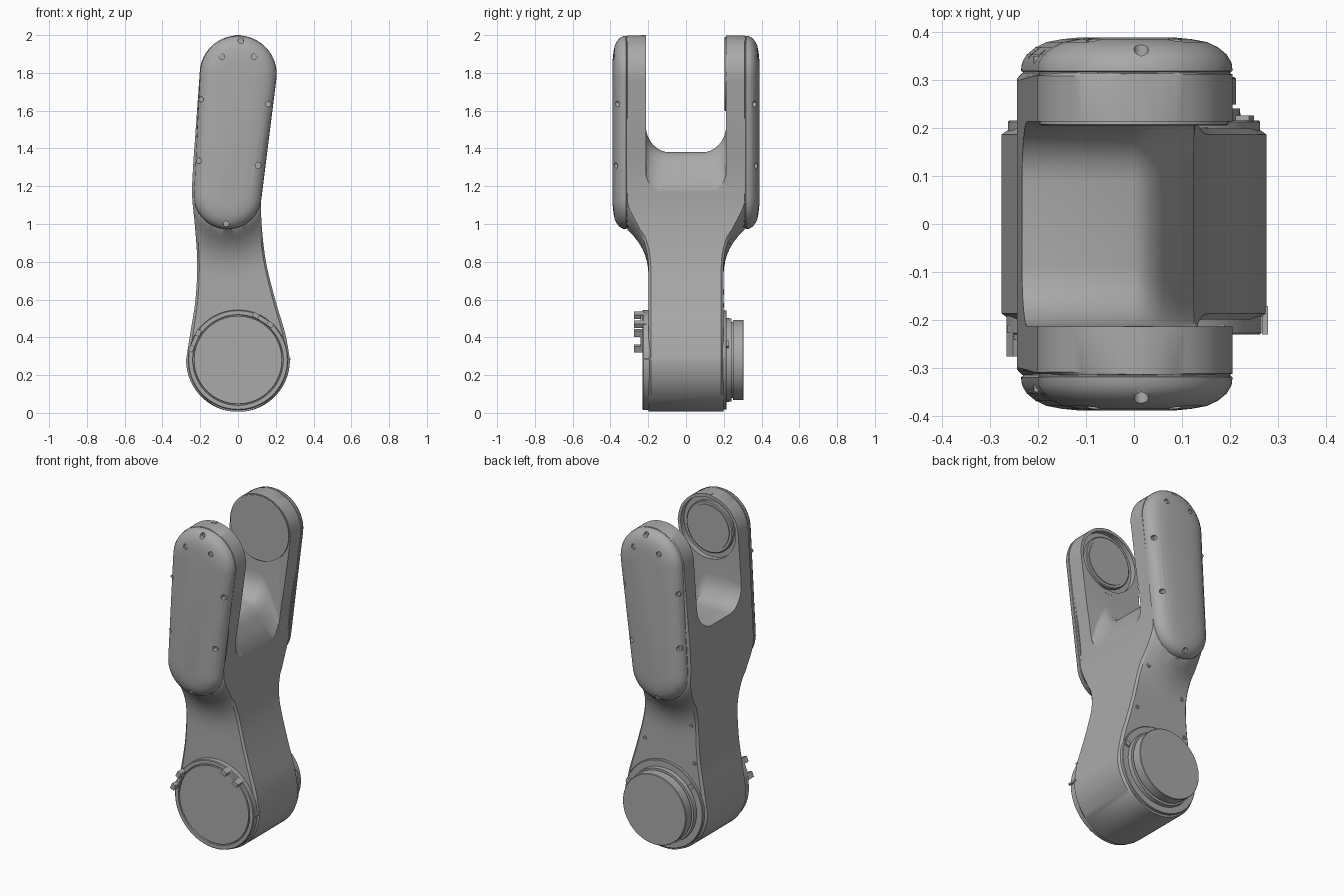
import bpy, bmesh
from math import sin, cos, pi, radians, hypot
from mathutils import Matrix, Vector

if "Cube" in bpy.data.objects:
    bpy.data.objects.remove(bpy.data.objects["Cube"])

grey = bpy.data.materials.new("satin grey")
grey.use_nodes = True
GREY = (0.4, 0.4, 0.4, 1)
grey.diffuse_color = GREY
grey.node_tree.nodes["Principled BSDF"].inputs["Base Color"].default_value = GREY


def finish(bm, name, angle=30):
    bmesh.ops.recalc_face_normals(bm, faces=bm.faces)
    mesh = bpy.data.meshes.new(name)
    bm.to_mesh(mesh)
    bm.free()
    mesh.materials.append(grey)
    ob = bpy.data.objects.new(name, mesh)
    bpy.context.collection.objects.link(ob)
    smooth(ob, angle)
    return ob


def smooth(ob, angle=30):
    bpy.ops.object.select_all(action='DESELECT')
    ob.select_set(True)
    bpy.context.view_layer.objects.active = ob
    bpy.ops.object.shade_smooth_by_angle(angle=radians(angle))


def loft(rings, name, angle=30):
    """Skin closed rings of equal length and cap both ends."""
    bm = bmesh.new()
    loops = [[bm.verts.new(p) for p in ring] for ring in rings]
    n = len(loops[0])
    for a, b in zip(loops, loops[1:]):
        for i in range(n):
            j = (i + 1) % n
            bm.faces.new((a[i], a[j], b[j], b[i]))
    bm.faces.new(loops[0])
    bm.faces.new(loops[-1])
    return finish(bm, name, angle)


def turned(name, profile, z, sides=64, x=0):
    """Round part on a y axis; profile is (y, radius) pairs."""
    angles = [2 * pi * i / sides for i in range(sides)]
    return loft([[(x + r * cos(a), y, z + r * sin(a)) for a in angles]
                 for y, r in profile], name)


def box(name, centre, size, tilt=0):
    bm = bmesh.new()
    turn = Matrix.Rotation(tilt, 4, 'Y')
    bmesh.ops.create_cube(bm, size=1, matrix=Matrix.Translation(centre) @ turn
                          @ Matrix.Diagonal((*size, 1)))
    return finish(bm, name)


def cut(ob, cutters):
    for c in cutters:
        c.hide_render = True
        mod = ob.modifiers.new("cut", 'BOOLEAN')
        mod.object, mod.operation, mod.solver = c, 'DIFFERENCE', 'EXACT'
        bpy.ops.object.select_all(action='DESELECT')
        bpy.context.view_layer.objects.active = ob
        ob.select_set(True)
        bpy.ops.object.modifier_apply(modifier=mod.name)
        bpy.data.objects.remove(c)
    smooth(ob)


# Cover outline: a tapered capsule from LOW to HIGH
LOW, HIGH = Vector((-0.055, 1.153)), Vector((0.002, 1.793))
R_LOW, R_HIGH = 0.18, 0.203


def outside(x, z):
    axis = HIGH - LOW
    p = Vector((x, z)) - LOW
    t = min(1, max(0, p.dot(axis) / axis.length_squared))
    return max(0, (p - axis * t).length - R_LOW - (R_HIGH - R_LOW) * t)


def depth(x, z):
    """Half thickness of the link, flaring out towards the covers."""
    d = min(1, outside(x, z) / 0.28)
    return 0.198 + 0.116 * (1 - d) ** 2.7


# Outline rows (z, left x, right x): bottom arc, waist, top arc
HUB_Z, HUB_R, TOP_Z, TOP_R = 0.28, 0.275, 1.795, 0.203
rows = []
for i in range(15):
    a = radians(6 + 84 * i / 14)
    rows.append((HUB_Z - HUB_R * cos(a), -HUB_R * sin(a), HUB_R * sin(a)))
waist = [(0.28, -0.275, 0.275), (0.42, -0.253, 0.25), (0.6, -0.225, 0.197),
         (0.8, -0.216, 0.148), (1.0, -0.229, 0.125), (1.15, -0.243, 0.123),
         (1.3, -0.238, 0.134), (1.5, -0.224, 0.165), (1.795, -0.203, 0.205)]
for k in range(len(waist) - 1):
    p = [Vector(waist[min(max(k + o, 0), len(waist) - 1)]) for o in (-1, 0, 1, 2)]
    for s in range(1, 7):
        t = s / 6
        v = (2 * p[1] + (p[2] - p[0]) * t
             + (2 * p[0] - 5 * p[1] + 4 * p[2] - p[3]) * t ** 2
             + (3 * p[1] - p[0] - 3 * p[2] + p[3]) * t ** 3) / 2
        rows.append(tuple(v))
for i in range(1, 14):
    a = radians(84 * i / 13)
    rows.append((TOP_Z + TOP_R * sin(a), -TOP_R * cos(a), TOP_R * cos(a)))

COLS = 20
rings = []
for z, xl, xr in rows:
    edge = 0.012 if z < 0.95 else 0.003
    us = [0, 0.03] + [i / COLS for i in range(1, COLS)] + [0.97, 1]
    side = []
    for u in us:
        x = xl + (xr - xl) * u
        side.append((x, depth(x, z) - (edge if u in (0, 1) else 0), z))
    rings.append([(x, -y, z) for x, y, z in side] + side[::-1])
body = loft(rings, "forked_link_body")

# Fork opening, with a floor that rolls down towards +x
sections = []
for x, floor, r in [(-0.4, 1.38, 0.125), (0.0, 1.38, 0.125), (0.03, 1.365, 0.12),
                    (0.06, 1.325, 0.11), (0.09, 1.26, 0.1), (0.125, 1.18, 0.085),
                    (0.4, 1.15, 0.085)]:
    half = [(0.213, 2.2)] + [(0.213 - r + r * cos(a), floor + 1.15 * r * (1 - sin(a)))
                             for a in [pi / 2 * i / 8 for i in range(9)]]
    sections.append([(x, y, z) for y, z in half] + [(x, -y, z) for y, z in half[::-1]])
bearing_cut = turned("bearing_cutter", [(-0.245, 0.185), (-0.2, 0.185)], TOP_Z)
cut(body, [loft(sections, "fork_cutter"), bearing_cut])

# Bearing seat inside the front arm, plain disc inside the rear arm
turned("bearing_ring", [(-0.25, 0.155), (-0.229, 0.155), (-0.225, 0.15)], TOP_Z)
turned("bearing_disc", [(-0.25, 0.135), (-0.22, 0.135)], TOP_Z)
turned("rear_arm_disc", [(0.23, 0.196), (0.207, 0.196), (0.205, 0.193)], TOP_Z)
box("bearing_key", (0.01, -0.222, 1.6), (0.06, 0.02, 0.025))
box("top_key", (0, -0.226, 1.99), (0.03, 0.025, 0.02))


def capsule(y, inset, n=24):
    """Outline of the cover at depth y, pulled in by inset."""
    pts = []
    for centre, r, start in ((HIGH, R_HIGH, 0), (LOW, R_LOW, pi)):
        for i in range(n + 1):
            a = start - 0.09 + pi * i / n
            pts.append((centre.x + (r - inset) * cos(a), y, centre.y + (r - inset) * sin(a)))
    return pts


# Domed covers with screw pockets, front and rear
levels = [(0.305, 0.004), (0.316, 0.004), (0.318, 0), (0.335, 0.002), (0.352, 0.012),
          (0.367, 0.03), (0.378, 0.053), (0.384, 0.085), (0.388, 0.125)]
flat_screws = [(-0.085, 1.885), (0.085, 1.885)]
rim_screws = [(0.015, 1.97), (-0.198, 1.66), (0.16, 1.635), (-0.208, 1.335),
              (0.107, 1.31), (-0.063, 1.0)]
for side, s in (("front", -1), ("rear", 1)):
    cover = loft([capsule(s * y, inset) for y, inset in levels], side + "_cover")
    pockets = []
    for x, z, y in ([(x, z, 0.372) for x, z in flat_screws]
                    + [(x, z, 0.343) for x, z in rim_screws]):
        pockets.append(turned("pocket_cutter", [(s * y, 0.015), (s * 0.42, 0.015)], z, 16, x))
        turned(side + "_cover_screw", [(s * (y - 0.01), 0.011), (s * (y + 0.006), 0.011)],
               z, 12, x)
    cut(cover, pockets)

# Screws on the rear face of the waist
for x, z in [(0.085, 0.91), (0.14, 0.64), (-0.175, 0.8), (-0.195, 0.57)]:
    y = depth(x, z)
    turned("waist_screw", [(y - 0.01, 0.013), (y + 0.004, 0.013), (y + 0.004, 0.007),
                           (y - 0.001, 0.006)], z, 14, x)

# Lower joint: front ring with recessed disc, rear stepped flange
turned("front_joint_ring", [(-0.18, 0.265), (-0.226, 0.265), (-0.23, 0.261),
                            (-0.23, 0.24), (-0.222, 0.238), (-0.222, 0.234),
                            (-0.23, 0.232)], HUB_Z, 96)
turned("rear_joint_ring", [(0.18, 0.262), (0.212, 0.262), (0.215, 0.259),
                           (0.215, 0.222), (0.24, 0.22), (0.24, 0.202),
                           (0.248, 0.202), (0.248, 0.212), (0.302, 0.212),
                           (0.305, 0.209)], HUB_Z, 96)

# Hooked clips on the front ring, small stops on the rear ring
for a in (radians(58), radians(156)):
    r = 0.25
    at = Vector((r * cos(a), -0.225, HUB_Z + r * sin(a)))
    along = Vector((-sin(a), 0, cos(a)))
    box("clip_base", at, (0.022, 0.03, 0.12), -a)
    for k in (-1, 1):
        box("clip_hook", at + along * k * 0.045 + Vector((0, -0.025, 0)),
            (0.025, 0.05, 0.035), -a)
for a in (radians(20), radians(140)):
    box("rear_stop", (0.245 * cos(a), 0.215, HUB_Z + 0.245 * sin(a)), (0.03, 0.02, 0.03), -a)
box("side_index_mark", (0.272, -0.2, 0.285), (0.012, 0.06, 0.012))
